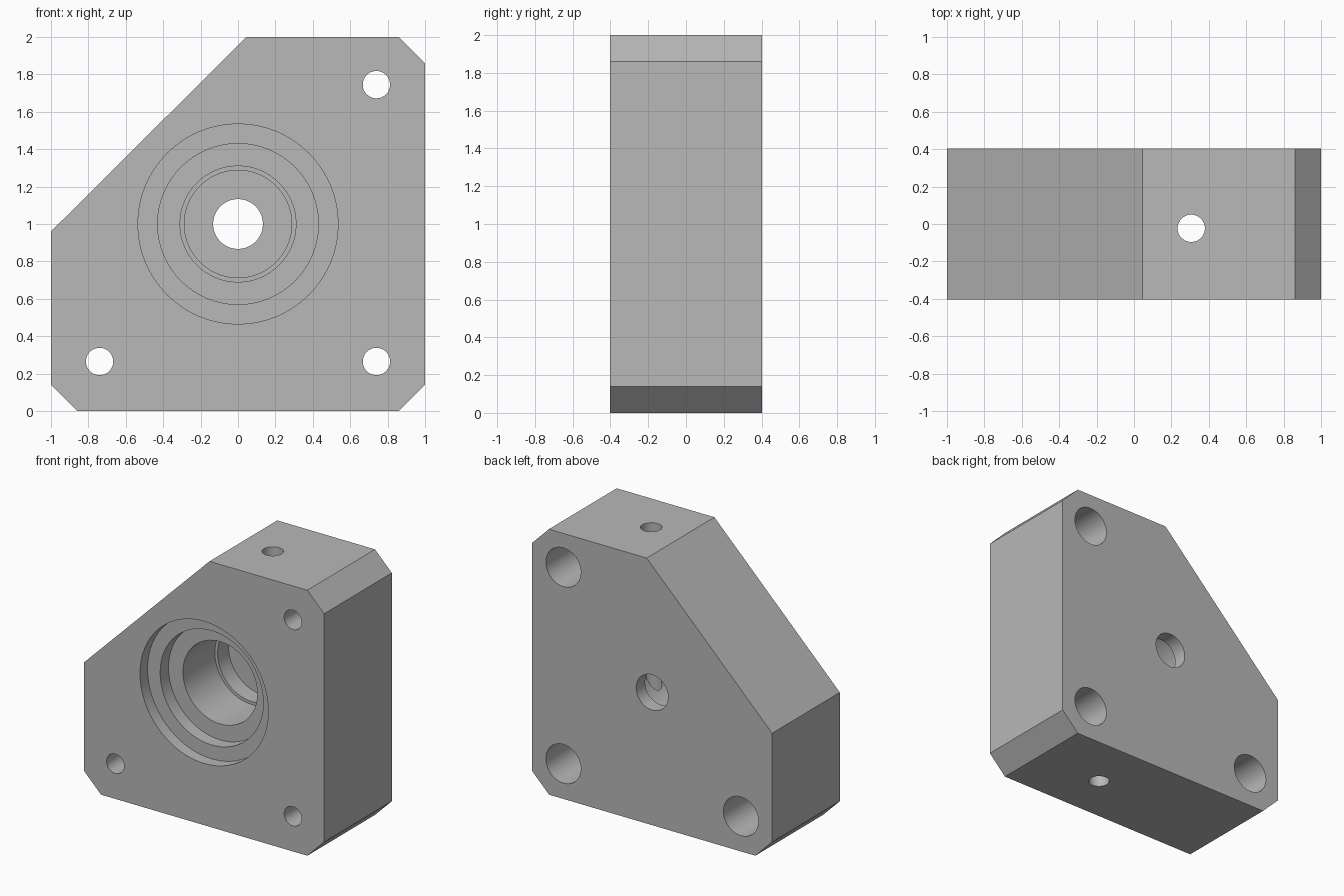
import bpy, bmesh
from math import radians
from mathutils import Matrix, Vector

if "Cube" in bpy.data.objects:
    bpy.data.objects.remove(bpy.data.objects["Cube"], do_unlink=True)

HALF = 0.403      # half thickness of the block
OVER = 0.05       # how far cutters overshoot the faces
SEGMENTS = 64

grey = bpy.data.materials.new("machined grey")
grey.use_nodes = True
colour = (0.48, 0.48, 0.48, 1)
grey.diffuse_color = colour
grey.node_tree.nodes["Principled BSDF"].inputs["Base Color"].default_value = colour


def make_object(name, bm):
    bmesh.ops.recalc_face_normals(bm, faces=bm.faces)
    mesh = bpy.data.meshes.new(name)
    bm.to_mesh(mesh)
    bm.free()
    mesh.materials.append(grey)
    obj = bpy.data.objects.new(name, mesh)
    bpy.context.collection.objects.link(obj)
    return obj


def stepped_cutter(name, profile, origin, turn):
    """Revolve (radius, depth) steps about z, then turn and place."""
    bm = bmesh.new()
    points = [(0, profile[0][1])] + profile + [(0, profile[-1][1])]
    verts = [bm.verts.new((r, 0, d)) for r, d in points]
    edges = [bm.edges.new(pair) for pair in zip(verts, verts[1:])]
    bmesh.ops.spin(bm, geom=verts + edges, cent=(0, 0, 0), axis=(0, 0, 1),
                   angle=radians(360), steps=SEGMENTS)
    bmesh.ops.remove_doubles(bm, verts=bm.verts, dist=0.0001)
    bm.transform(Matrix.Translation(Vector(origin)) @ turn)
    return make_object(name, bm)


def cut(target, cutter):
    cutter.hide_render = True
    mod = target.modifiers.new("cut", "BOOLEAN")
    mod.operation = "DIFFERENCE"
    mod.solver = "EXACT"
    mod.object = cutter
    bpy.context.view_layer.objects.active = target
    bpy.ops.object.modifier_apply(modifier=mod.name)
    bpy.data.objects.remove(cutter, do_unlink=True)


# Block: chamfered plate with one large cut corner
outline = [(-1, 0.96), (-1, 0.14), (-0.86, 0), (0.86, 0),
           (1, 0.14), (1, 1.86), (0.86, 2), (0.045, 2)]
bm = bmesh.new()
face = bm.faces.new([bm.verts.new((x, -HALF, z)) for x, z in outline])
grown = bmesh.ops.extrude_face_region(bm, geom=[face])["geom"]
bmesh.ops.translate(bm, vec=(0, 2 * HALF, 0),
                    verts=[v for v in grown if isinstance(v, bmesh.types.BMVert)])
block = make_object("mounting_block", bm)

inward = Matrix.Rotation(radians(-90), 4, "X")   # depth runs from front to back
through = 2 * HALF + OVER

# Screw holes, counterbored from the back
for x, z in [(-0.74, 0.265), (0.74, 0.265), (0.74, 1.745)]:
    steps = [(0.073, -OVER), (0.073, 0.4), (0.146, 0.4), (0.146, through)]
    cut(block, stepped_cutter("screw_hole", steps, (x, -HALF, z), inward))

# Central stepped bore
bore = [(0.535, -OVER)]
for wide, narrow, depth in [(0.535, 0.43, 0.09), (0.43, 0.31, 0.19),
                            (0.31, 0.287, 0.57), (0.287, 0.133, 0.7)]:
    bore += [(wide, depth), (narrow, depth)]
bore.append((0.133, through))
cut(block, stepped_cutter("stepped_bore", bore, (0, -HALF, 1), inward))

# Vertical clamp hole
cut(block, stepped_cutter("clamp_hole", [(0.073, -OVER), (0.073, 2 + OVER)],
                          (0.306, -0.023, 0), Matrix.Identity(4)))

# Smooth bores, crisp edges
bpy.ops.object.select_all(action="DESELECT")
block.select_set(True)
bpy.context.view_layer.objects.active = block
bpy.ops.object.shade_smooth_by_angle(angle=radians(30))
